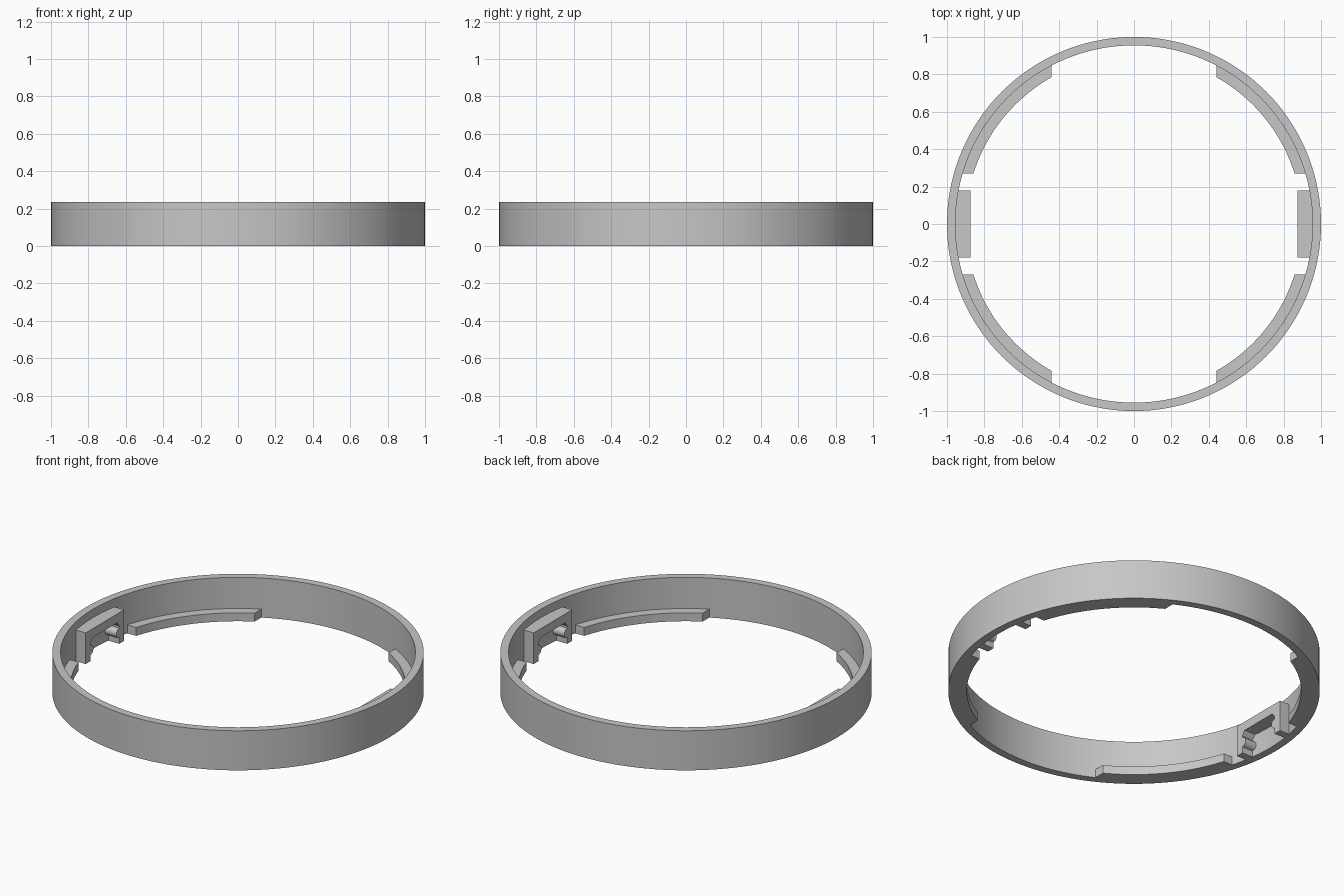
import bpy, bmesh
from math import sin, cos, asin, acos, pi, radians
from mathutils import Vector

if "Cube" in bpy.data.objects:
    bpy.data.objects.remove(bpy.data.objects["Cube"], do_unlink=True)

R_OUT, R_IN, HEIGHT = 1.0, 0.955, 0.235

grey = bpy.data.materials.new("plain grey")
grey.use_nodes = True
colour = (0.57, 0.57, 0.57, 1)
grey.diffuse_color = colour
grey.node_tree.nodes["Principled BSDF"].inputs["Base Color"].default_value = colour


def finish(bm, name):
    bmesh.ops.recalc_face_normals(bm, faces=bm.faces)
    mesh = bpy.data.meshes.new(name)
    bm.to_mesh(mesh)
    bm.free()
    mesh.materials.append(grey)
    obj = bpy.data.objects.new(name, mesh)
    bpy.context.collection.objects.link(obj)
    bpy.ops.object.select_all(action='DESELECT')
    obj.select_set(True)
    bpy.context.view_layer.objects.active = obj
    bpy.ops.object.shade_smooth_by_angle(angle=radians(30))
    return obj


def prism(name, outline, direction):
    """Extrude a closed planar outline."""
    bm = bmesh.new()
    face = bm.faces.new([bm.verts.new(p) for p in outline])
    new = bmesh.ops.extrude_face_region(bm, geom=[face], use_keep_orig=True)["geom"]
    moved = [v for v in new if isinstance(v, bmesh.types.BMVert)]
    bmesh.ops.translate(bm, verts=moved, vec=Vector(direction))
    return finish(bm, name)


def arc(radius, start, end, steps, centre=(0, 0)):
    angles = [start + (end - start) * i / steps for i in range(steps + 1)]
    return [(centre[0] + radius * cos(a), centre[1] + radius * sin(a)) for a in angles]


# Outer ring: a rectangular section spun about z
bm = bmesh.new()
section = [bm.verts.new((r, 0, z)) for r, z in
           ((R_IN, 0), (R_OUT, 0), (R_OUT, HEIGHT), (R_IN, HEIGHT))]
edges = [bm.edges.new((section[i], section[(i + 1) % 4])) for i in range(4)]
bmesh.ops.spin(bm, geom=section + edges, cent=(0, 0, 0), axis=(0, 0, 1),
               angle=2 * pi, steps=144, use_merge=True)
bmesh.ops.remove_doubles(bm, verts=bm.verts, dist=0.0001)
finish(bm, "outer_ring")

# Four low ledges inside the bottom edge, with square-cut ends
LEDGE_R, END_X, END_Y = 0.90, 0.44, 0.27
seat = R_IN + 0.002
ledge = arc(LEDGE_R, asin(END_Y / LEDGE_R), acos(END_X / LEDGE_R), 24)
ledge += arc(seat, acos(END_X / seat), asin(END_Y / seat), 24)
for sx, side in ((1, "left"), (-1, "right")):
    for sy, end in ((1, "back"), (-1, "front")):
        prism(f"{end}_{side}_ledge", [(sx * x, sy * y, 0) for x, y in ledge], (0, 0, 0.05))

# Two side clips: a bridge on two legs, each leg with a rounded snap bump
half = [(0.18, 0.185), (0.18, 0), (0.135, 0), (0.135, 0.025)]
half += arc(0.028, -pi / 2, -3 * pi / 2, 10, (0.135, 0.065))
half += [(0.135, 0.105), (0.115, 0.132)]
profile = half + [(-y, z) for y, z in reversed(half)]
for s, side in ((1, "left"), (-1, "right")):
    prism(f"{side}_clip", [(s * 0.875, y, z) for y, z in profile], (s * 0.08, 0, 0))
